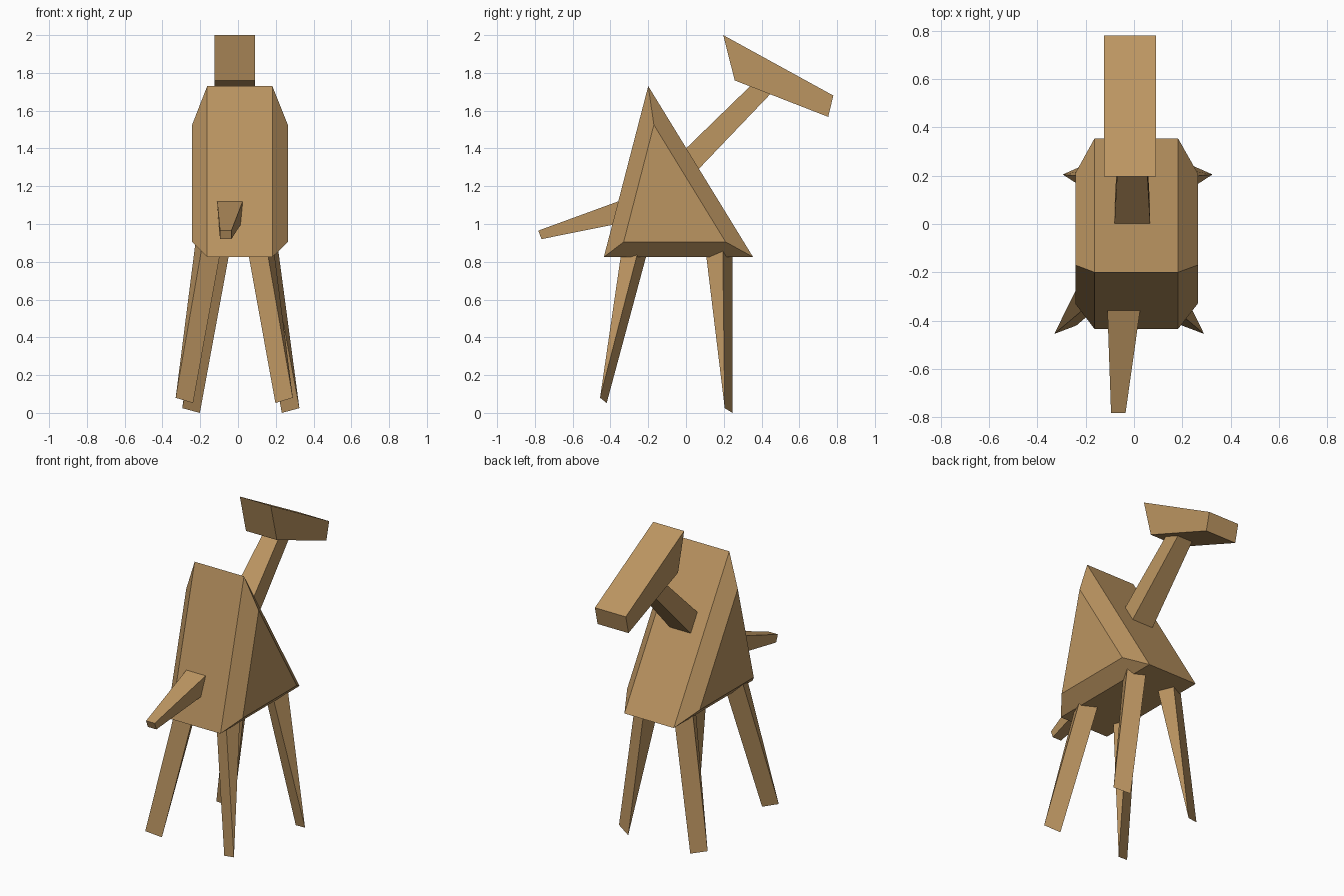
import bpy, bmesh
from mathutils import Vector

if "Cube" in bpy.data.objects:
    bpy.data.objects.remove(bpy.data.objects["Cube"])

wood = bpy.data.materials.new("wood_brown")
wood.diffuse_color = (0.50, 0.30, 0.12, 1)
wood.use_nodes = True
wood.node_tree.nodes["Principled BSDF"].inputs["Base Color"].default_value = wood.diffuse_color


def loft(name, rings):
    """Closed faceted solid through rings of equal point count."""
    bm = bmesh.new()
    loops = [[bm.verts.new(p) for p in ring] for ring in rings]
    n = len(loops[0])
    for a, b in zip(loops, loops[1:]):
        for i in range(n):
            j = (i + 1) % n
            bm.faces.new((a[i], a[j], b[j], b[i]))
    bm.faces.new(loops[0])
    bm.faces.new(loops[-1])
    bmesh.ops.remove_doubles(bm, verts=bm.verts[:], dist=0.0005)
    bmesh.ops.recalc_face_normals(bm, faces=bm.faces[:])
    me = bpy.data.meshes.new(name)
    bm.to_mesh(me)
    bm.free()
    me.materials.append(wood)
    ob = bpy.data.objects.new(name, me)
    bpy.context.collection.objects.link(ob)
    return ob


def profile(x, yz):
    return [(x, y, z) for y, z in yz]


def extend(ring, far, t):
    """Push a ring past itself, away from the far ring."""
    return [Vector(f).lerp(Vector(p), t) for p, f in zip(ring, far)]


# Body: triangular prism with chamfered ends
big = [(-0.20, 1.73), (-0.435, 0.825), (0.355, 0.825)]
small = [(-0.17, 1.525), (-0.33, 0.905), (0.21, 0.905)]
loft("body", [profile(-0.243, small), profile(-0.163, big),
              profile(0.182, big), profile(0.264, small)])

# Head: side profile extruded across
head = [(0.197, 2.0), (0.78, 1.68), (0.753, 1.567), (0.258, 1.76)]
loft("head", [profile(-0.125, head), profile(0.091, head)])

# Neck: tapered bar sunk into the body and the head
low = [(-0.081, 0.0, 1.40), (0.067, 0.0, 1.40), (0.067, 0.068, 1.292), (-0.081, 0.068, 1.292)]
high = [(-0.062, 0.345, 1.735), (0.047, 0.345, 1.735), (0.047, 0.415, 1.655), (-0.062, 0.415, 1.655)]
loft("neck", [extend(low, high, 1.2), extend(high, low, 1.15)])

# Tail: tapered bar sunk into the body
root = [(-0.11, -0.358, 1.12), (0.025, -0.358, 1.12), (0.013, -0.392, 0.995), (-0.103, -0.392, 0.995)]
tip = [(-0.095, -0.782, 0.965), (-0.035, -0.782, 0.965), (-0.035, -0.765, 0.92), (-0.095, -0.765, 0.92)]
loft("tail", [extend(root, tip, 1.15), tip])

# Legs: wedges ending in an edge; corners run outer front, inner front, inner back, outer back
legs = {
    "front": (-0.02, [(0.16, -0.346), (0.058, -0.30), (0.095, -0.212), (0.195, -0.262)],
              (0.29, -0.455, 0.08), (0.198, -0.42, 0.052)),
    "back": (0.015, [(0.175, 0.108), (0.08, 0.155), (0.12, 0.247), (0.218, 0.195)],
             (0.325, 0.205, 0.025), (0.232, 0.246, 0.0)),
}
for place, (cx, corners, outer, inner) in legs.items():
    top = [(x, y, 0.825) for x, y in corners]
    foot = [outer, inner, inner, outer]
    top = extend(top, foot, 1.2)
    for side in ("right", "left"):
        rings = [[(p[0] if side == "right" else 2 * cx - p[0], p[1], p[2]) for p in r]
                 for r in (top, foot)]
        loft(f"{place}_{side}_leg", rings)
